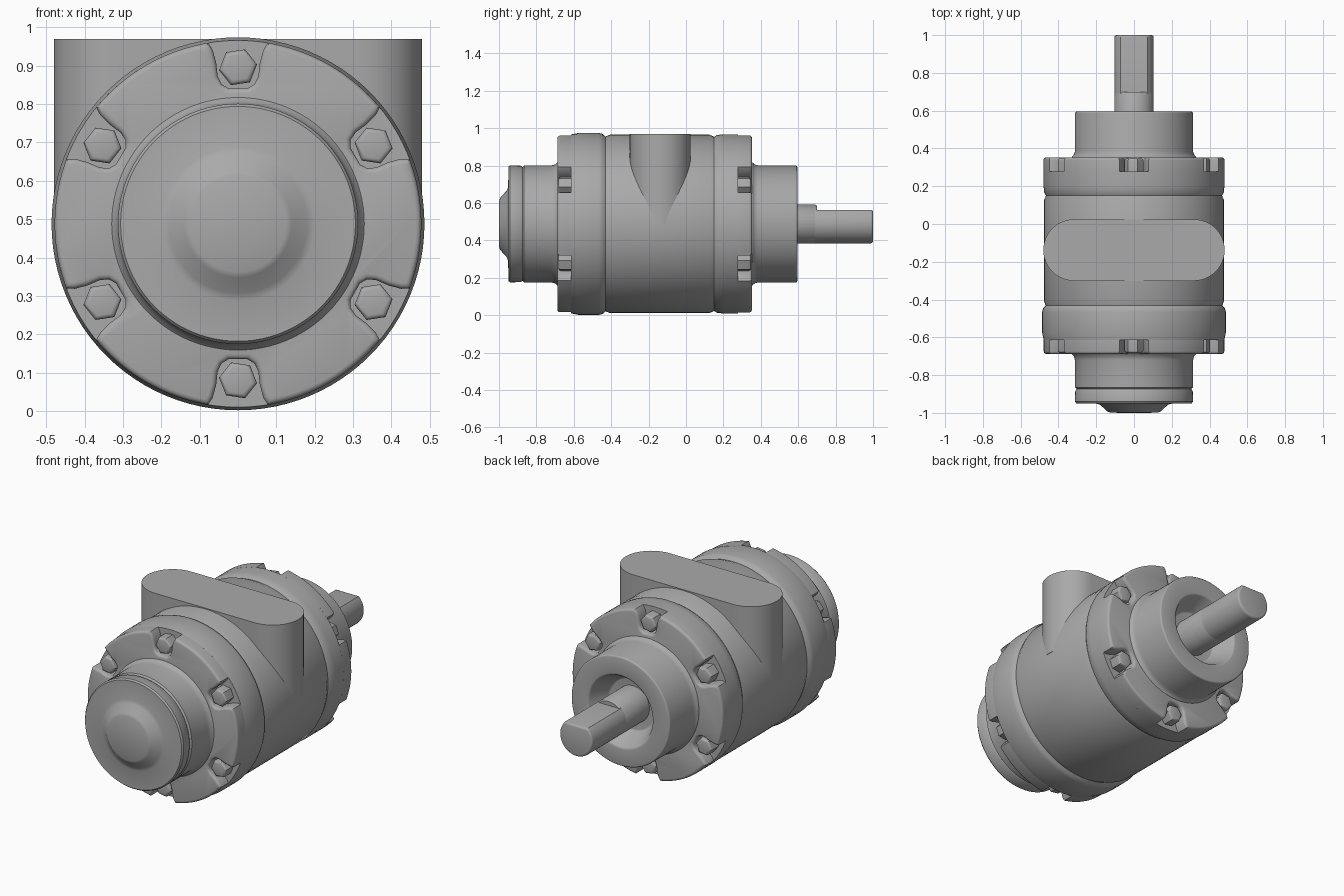
import bpy, bmesh
from math import sin, cos, pi, radians
from mathutils import Vector, Matrix

if "Cube" in bpy.data.objects:
    bpy.data.objects.remove(bpy.data.objects["Cube"])

AXIS = 0.488  # height of the shaft axis

metal = bpy.data.materials.new("plain grey metal")
metal.use_nodes = True
GREY = (0.4, 0.4, 0.4, 1)
metal.diffuse_color = GREY
metal.node_tree.nodes["Principled BSDF"].inputs["Base Color"].default_value = GREY


def finish(bm, name, sharp=38):
    """Turn the bmesh into a smooth object that keeps its sharp edges."""
    bmesh.ops.recalc_face_normals(bm, faces=bm.faces)
    for f in bm.faces:
        f.smooth = True
    for e in bm.edges:
        e.smooth = e.calc_face_angle(0) < radians(sharp)
    mesh = bpy.data.meshes.new(name)
    bm.to_mesh(mesh)
    bm.free()
    mesh.materials.append(metal)
    obj = bpy.data.objects.new(name, mesh)
    bpy.context.collection.objects.link(obj)
    return obj


def round_edges(bm, edges, width):
    bmesh.ops.bevel(bm, geom=edges, offset=width, offset_type='OFFSET',
                    segments=3, profile=0.5, affect='EDGES', clamp_overlap=True)


def lathe(name, profile, fillet=0.0, steps=96):
    """Spin (y, radius) points about the shaft axis."""
    bm = bmesh.new()
    verts = [bm.verts.new((r, y, AXIS)) for y, r in profile]
    edges = [bm.edges.new(pair) for pair in zip(verts, verts[1:])]
    bmesh.ops.spin(bm, geom=verts + edges, cent=(0, 0, AXIS), axis=(0, 1, 0),
                   angle=2 * pi, steps=steps)
    bmesh.ops.remove_doubles(bm, verts=bm.verts, dist=0.0001)
    if fillet:
        bmesh.ops.recalc_face_normals(bm, faces=bm.faces)
        round_edges(bm, [e for e in bm.edges
                         if e.calc_face_angle(0) > radians(25)], fillet)
    return finish(bm, name)


def prism(name, outline, base, depth, fillet=0.0):
    """Extrude a 3D outline by depth and round the rim of its far end."""
    bm = bmesh.new()
    face = bm.faces.new([bm.verts.new(p) for p in outline])
    grown = bmesh.ops.extrude_face_region(bm, geom=[face], use_keep_orig=True)["geom"]
    top = [v for v in grown if isinstance(v, bmesh.types.BMVert)]
    bmesh.ops.translate(bm, verts=top, vec=depth)
    bmesh.ops.recalc_face_normals(bm, faces=bm.faces)
    if fillet:
        far = set(top)
        round_edges(bm, [e for e in bm.edges if set(e.verts) <= far], fillet)
    return finish(bm, name)


def polar(radius, angle, y):
    return Vector((radius * cos(angle), y, AXIS + radius * sin(angle)))


def notched_outline(rim, y):
    """Circle with six rounded pockets open at the rim."""
    side = [(0.078, rim - 0.006), (0.066, rim - 0.025), (0.057, 0.42),
            (0.053, 0.385), (0.043, 0.364), (0.025, 0.353)]
    pocket = [(-u, r) for u, r in side] + [(u, r) for u, r in reversed(side)]
    points = []
    for k in range(6):
        mid = pi / 2 - k * pi / 3
        out = Vector((cos(mid), 0, sin(mid)))
        across = Vector((sin(mid), 0, -cos(mid)))
        points += [Vector((0, y, AXIS)) + out * r + across * u for u, r in pocket]
        points += [polar(rim, mid - radians(11 + 38 * i / 14), y) for i in range(15)]
    return points


# Main barrel
lathe("barrel", [(-0.46, 0), (-0.46, 0.462), (-0.43, 0.468), (-0.405, 0.477),
                 (0.125, 0.477), (0.15, 0.466), (0.18, 0.462), (0.18, 0)])

# Flat-sided port on top
R, PORT_Y = 0.163, -0.138
port = [(s * (0.48 - R) + R * cos(a), PORT_Y + R * sin(a), AXIS)
        for s, start in ((1, -pi / 2), (-1, pi / 2))
        for a in [start + pi * i / 24 for i in range(25)]]
prism("top_port", port, AXIS, (0, 0, 0.97 - AXIS))

# Flange bodies
lathe("front_flange", [(-0.615, 0), (-0.615, 0.478), (-0.575, 0.486),
                       (-0.465, 0.486), (-0.445, 0.481), (-0.425, 0.462), (-0.425, 0)])
lathe("rear_flange", [(0.145, 0), (0.145, 0.462), (0.165, 0.475), (0.2, 0.479),
                      (0.278, 0.479), (0.278, 0)])

# Notched clamp rings and their bolts
for side, face, floor, rim in (("front", -0.688, -0.612, 0.478),
                               ("rear", 0.353, 0.276, 0.479)):
    prism(side + "_clamp_ring", notched_outline(rim, floor), floor,
          (0, face - floor, 0), 0.014)
    for k in range(6):
        centre = polar(0.408, pi / 2 - k * pi / 3, floor)
        hexagon = [centre + Vector((0.05 * cos(a), 0, 0.05 * sin(a)))
                   for a in [0.15 * (-1) ** k + i * pi / 3 for i in range(6)]]
        prism(f"{side}_bolt_{k + 1}", hexagon, floor,
              (0, (face - floor) * 0.93, 0), 0.012)

# Front hub with its groove and domed end cap
lathe("front_hub", [(-0.65, 0), (-0.65, 0.335), (-0.685, 0.332), (-0.7, 0.318),
                    (-0.72, 0.313), (-0.865, 0.313), (-0.875, 0.302), (-0.88, 0)])
lathe("front_cap", [(-0.87, 0), (-0.87, 0.302), (-0.885, 0.311), (-0.94, 0.313),
                    (-0.949, 0.306), (-0.951, 0.2), (-0.957, 0.18), (-0.993, 0.14),
                    (-0.999, 0.125), (-1.0, 0)])

# Rear hub with a tapered seal recess
lathe("rear_hub", [(0.3, 0), (0.3, 0.335), (0.353, 0.332), (0.365, 0.318),
                   (0.385, 0.313), (0.595, 0.313), (0.595, 0.205), (0.48, 0.15),
                   (0.48, 0)], 0.016)

# Drive shaft: round root, then a flat cut along the top
lathe("shaft_root", [(0.45, 0), (0.45, 0.104), (0.69, 0.104), (0.7, 0.097), (0.7, 0)])
flat = [polar(0.104, a, 0.6) for a in [radians(134 + 272 * i / 40) for i in range(41)]]
prism("shaft_end", flat, 0.6, (0, 0.4, 0), 0.012)
